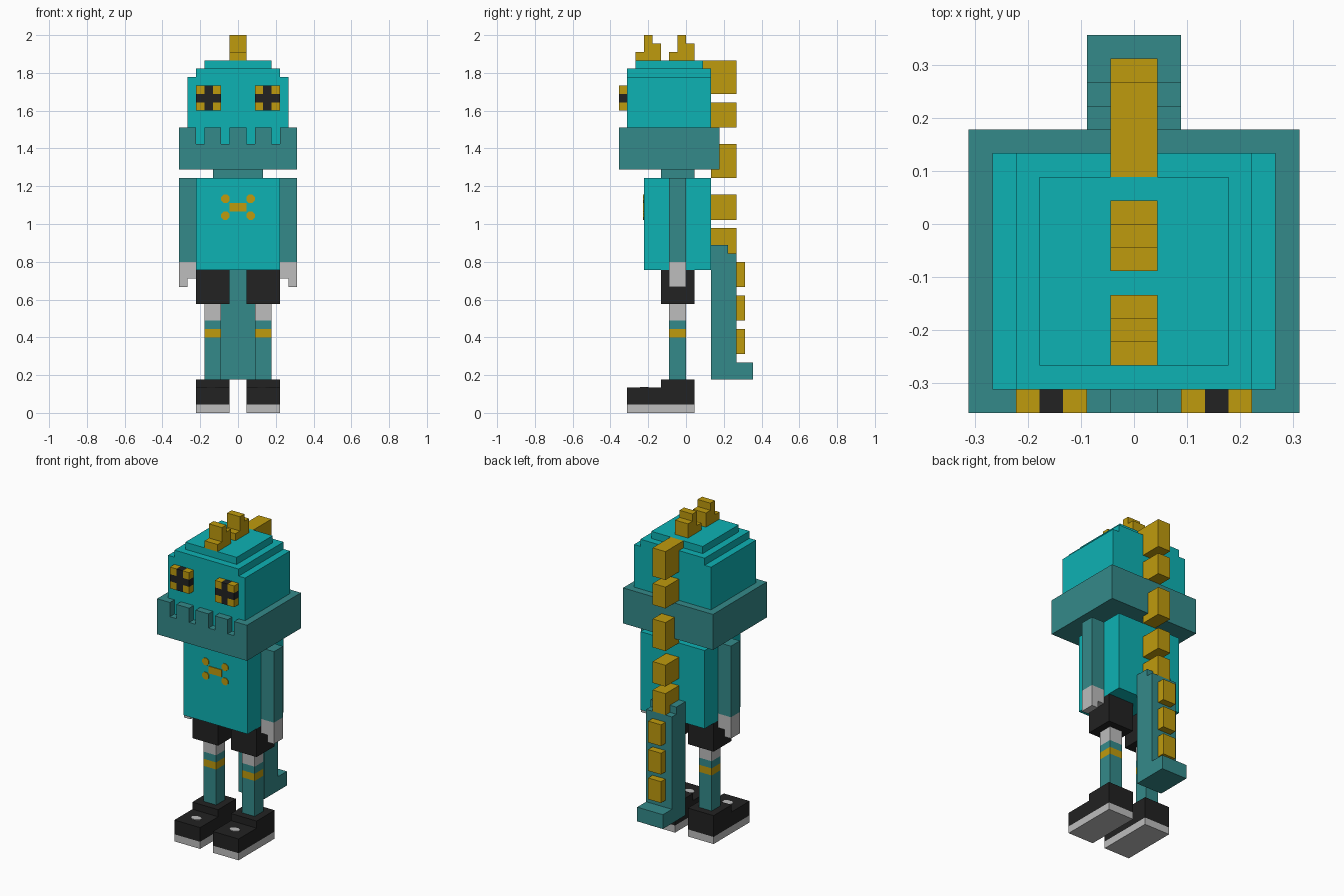
import bpy, bmesh, math
from mathutils import Vector

if "Cube" in bpy.data.objects:
    bpy.data.objects.remove(bpy.data.objects["Cube"], do_unlink=True)

U = 2 / 45  # one block


def material(name, hex_code):
    rgb = [int(hex_code[i:i + 2], 16) / 255 for i in (0, 2, 4)]
    lin = [c / 12.92 if c <= 0.04045 else ((c + 0.055) / 1.055) ** 2.4 for c in rgb]
    m = bpy.data.materials.new(name)
    m.use_nodes = True
    m.diffuse_color = (*lin, 1)
    m.node_tree.nodes["Principled BSDF"].inputs["Base Color"].default_value = (*lin, 1)
    return m


CYAN = material("bright cyan", "0DB2B4")
TEAL = material("dark teal", "348A8A")
GOLD = material("gold", "BF9B0D")
GREY = material("light grey", "BDBDBD")
BLACK = material("soft black", "222222")


def prism(name, outline, axis, lo, hi, mat):
    """Extrude a 2D outline (in blocks) along 'x' (y,z), 'y' (x,z) or 'z' (x,y)."""
    place = {"x": lambda a, b, d: (d, a, b),
             "y": lambda a, b, d: (a, d, b),
             "z": lambda a, b, d: (a, b, d)}[axis]
    bm = bmesh.new()
    face = bm.faces.new([bm.verts.new(Vector(place(a, b, lo)) * U) for a, b in outline])
    ext = bmesh.ops.extrude_face_region(bm, geom=[face])
    moved = [v for v in ext["geom"] if isinstance(v, bmesh.types.BMVert)]
    bmesh.ops.translate(bm, verts=moved, vec=Vector(place(0, 0, hi - lo)) * U)
    bmesh.ops.recalc_face_normals(bm, faces=bm.faces[:])
    mesh = bpy.data.meshes.new(name)
    bm.to_mesh(mesh)
    bm.free()
    mesh.materials.append(mat)
    obj = bpy.data.objects.new(name, mesh)
    bpy.context.collection.objects.link(obj)
    return obj


def box(name, x, y, z, mat):
    outline = [(x[0], y[0]), (x[1], y[0]), (x[1], y[1]), (x[0], y[1])]
    return prism(name, outline, "z", z[0], z[1], mat)


def octagon(cx, cy, rx, ry):
    angles = [math.pi / 8 + i * math.pi / 4 for i in range(8)]
    return [(cx + rx * math.cos(a), cy + ry * math.sin(a)) for a in angles]


# Torso, neck and stepped head
box("torso", (-5, 5), (-5, 3), (17, 28), CYAN)
box("neck", (-3, 3), (-3, 1), (28, 29), TEAL)
box("head", (-6, 6), (-7, 3), (32, 40), CYAN)
box("head_step", (-5, 5), (-7, 3), (40, 41), CYAN)
box("head_cap", (-4, 4), (-6, 2), (41, 42), CYAN)

# Jaw collar: floor, side and back walls, notched front
box("collar_floor", (-7, 7), (-7, 4), (29, 32), TEAL)
box("collar_back", (-6, 6), (3, 4), (32, 34), TEAL)
front = [(-7, 29), (7, 29), (7, 34)]
for n in (4, 1, -2, -5):
    front += [(n + 1, 34), (n + 1, 32), (n, 32), (n, 34)]
front.append((-7, 34))
prism("collar_front", front, "y", -8, -7, TEAL)

# Chest emblem: crossed bone plate
box("emblem_bar", (-1, 1), (-5.1, -5), (24, 25), GOLD)
for sx in (-1, 1):
    for z in (23.5, 25.5):
        prism("emblem_knob", octagon(sx * 1.5, z, 0.54, 0.54), "y", -5.1, -5, GOLD)

# Mirrored parts
for s, side in ((1, "left"), (-1, "right")):
    def span(a, b):
        return (min(s * a, s * b), max(s * a, s * b))

    box(side + "_collar_wall", span(6, 7), (-7, 4), (32, 34), TEAL)

    # Eye: black cross with gold corners
    box(side + "_eye_row", span(2, 5), (-8, -7), (37, 38), BLACK)
    for z in (36, 38):
        box(side + "_eye_column", span(3, 4), (-8, -7), (z, z + 1), BLACK)
        for x in (2, 4):
            box(side + "_eye_corner", span(x, x + 1), (-8, -7), (z, z + 1), GOLD)

    # Arm and hand
    box(side + "_arm", span(5, 7), (-2, 0), (18, 28), TEAL)
    hand = [(5, 18), (5, 16), (6, 16), (6, 15), (7, 15), (7, 18)]
    prism(side + "_hand", [(s * x, z) for x, z in hand], "y", -2, 0, GREY)

    # Leg with striped sock
    box(side + "_shorts", span(1, 5), (-3, 1), (13, 17), BLACK)
    for part, lo, hi, mat in (("sock", 4, 9, TEAL), ("sock_stripe", 9, 10, GOLD),
                              ("sock_cuff", 10, 11, TEAL), ("knee", 11, 13, GREY)):
        box(side + "_" + part, span(2, 4), (-2, 0), (lo, hi), mat)

    # Shoe
    box(side + "_sole", span(1, 5), (-7, 1), (0, 1), GREY)
    shoe = [(-7, 1), (1, 1), (1, 4), (-3, 4), (-3, 3), (-7, 3)]
    prism(side + "_shoe", shoe, "x", *span(1, 5), BLACK)
    prism(side + "_shoe_patch", octagon(s * 3, -5, 0.75, 0.55), "z", 3, 3.08, GREY)

# Head crest
for y in (-6, -2):
    crest = [(0, 42), (3, 42), (3, 44), (2, 44), (2, 45), (1, 45), (1, 43), (0, 43)]
    prism("crest_spike", [(y + a, z) for a, z in crest], "x", -1, 1, GOLD)
prism("crest_back_spike", [(2, 41), (3, 41), (3, 38), (6, 38), (6, 42), (2, 42)],
      "x", -1, 1, GOLD)

# Back spikes
for lo, hi in ((34, 37), (28, 32), (23, 26), (19, 22)):
    box("back_spike", (-1, 1), (3, 6), (lo, hi), GOLD)

# Tail with upturned tip and small spikes
tail = [(3, 4), (8, 4), (8, 6), (6, 6), (6, 19), (5, 19), (5, 20), (3, 20)]
prism("tail", tail, "x", -2, 2, TEAL)
for z in (7, 11, 15):
    box("tail_spike", (-1, 1), (6, 7), (z, z + 3), GOLD)
